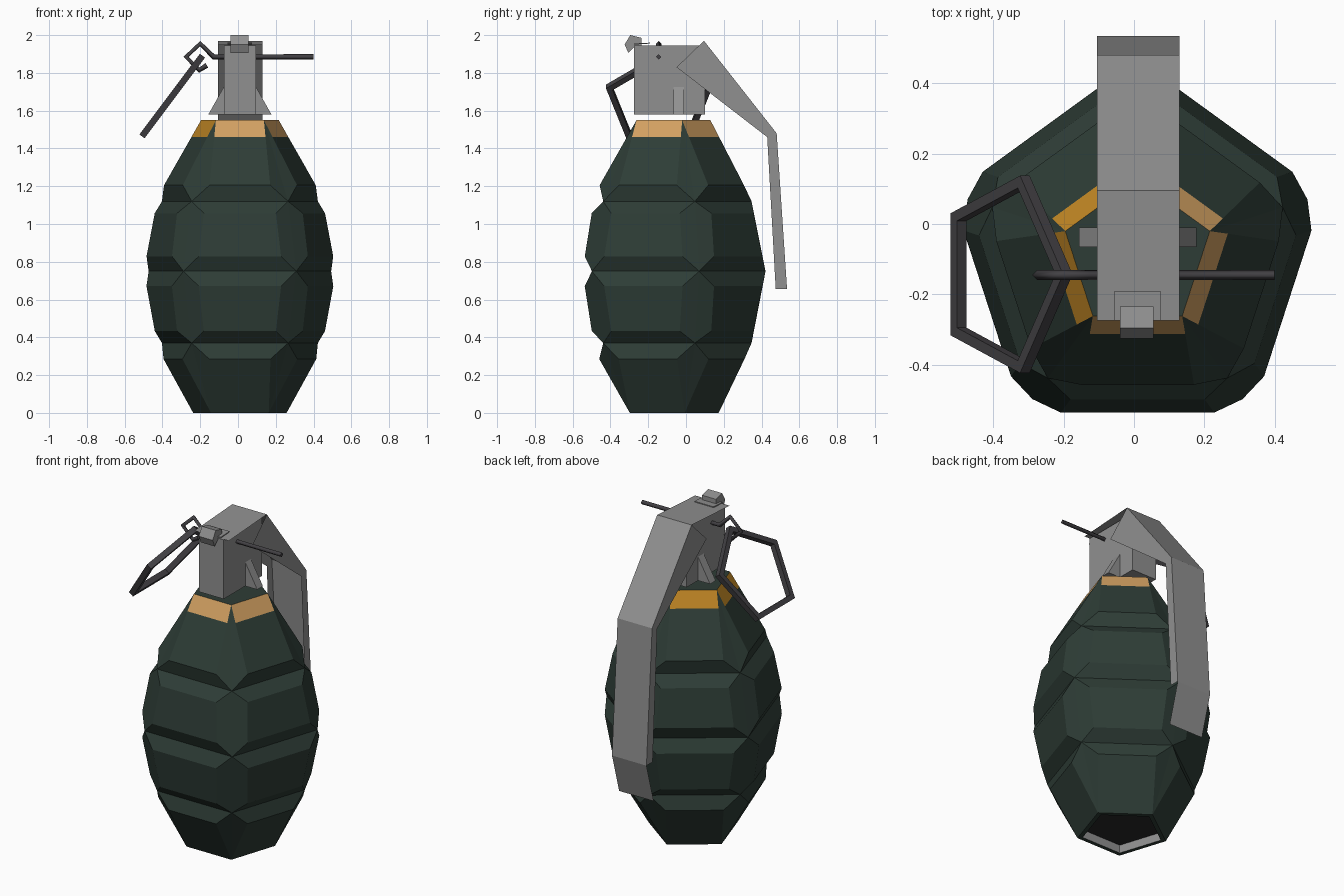
import bpy, bmesh, math
from mathutils import Vector

if "Cube" in bpy.data.objects:
    bpy.data.objects.remove(bpy.data.objects["Cube"])

CX, CY = 0.01, -0.087          # axis of the body


def material(name, r, g, b):
    m = bpy.data.materials.new(name)
    m.diffuse_color = (r, g, b, 1)
    m.use_nodes = True
    m.node_tree.nodes["Principled BSDF"].inputs["Base Color"].default_value = m.diffuse_color
    return m


GREEN = material("dark green", 0.027, 0.046, 0.037)
ORANGE = material("orange", 0.53, 0.24, 0.018)
TAN = material("tan", 0.64, 0.35, 0.12)
GREY = material("grey metal", 0.28, 0.28, 0.28)
STEEL = material("dark steel", 0.055, 0.052, 0.058)
BLACK = material("near black", 0.02, 0.02, 0.021)


def finish(name, bm, mats, fix_normals=True):
    if fix_normals:
        bmesh.ops.recalc_face_normals(bm, faces=bm.faces[:])
    me = bpy.data.meshes.new(name)
    bm.to_mesh(me)
    bm.free()
    for m in mats:
        me.materials.append(m)
    ob = bpy.data.objects.new(name, me)
    bpy.context.collection.objects.link(ob)
    return ob


def prism(name, pts, axis, a, b, mat):
    """Extrude a 2D profile along x (pts are y,z) or y (pts are x,z)."""
    bm = bmesh.new()

    def at(p, t):
        return (t, p[0], p[1]) if axis == 'x' else (p[0], t, p[1])
    lo = [bm.verts.new(at(p, a)) for p in pts]
    hi = [bm.verts.new(at(p, b)) for p in pts]
    bm.faces.new(lo)
    bm.faces.new(hi)
    for i in range(len(pts)):
        j = (i + 1) % len(pts)
        bm.faces.new((lo[i], lo[j], hi[j], hi[i]))
    return finish(name, bm, [mat])


# Body: five-sided shell whose faces are inset and raised into panels
bm = bmesh.new()
rings = []
for z, r in ((0, .26), (.37, .434), (.75, .508), (1.12, .434), (1.55, .216)):
    rings.append([bm.verts.new((CX + r * math.cos(math.radians(90 + 72 * k)),
                                CY + r * math.sin(math.radians(90 + 72 * k)), z))
                  for k in range(5)])
rows = []
for lo, hi in zip(rings, rings[1:]):
    rows.append([bm.faces.new((lo[k], lo[(k + 1) % 5], hi[(k + 1) % 5], hi[k]))
                 for k in range(5)])
bottom = bm.faces.new(rings[0][::-1])
bm.faces.new(rings[-1])
bm.normal_update()
for row in rows:
    bmesh.ops.inset_individual(bm, faces=row, thickness=0.072, depth=0.05,
                               use_even_offset=True)
# end panels run out to the rim corners
for row, ring, pick in ((rows[0], rings[0], 0), (rows[-1], rings[-1], 1)):
    for f in row:
        vs = sorted(f.verts, key=lambda v: v.co.z)
        for v in (vs[2:] if pick else vs[:2]):
            v.co = min(ring, key=lambda c: (c.co - v.co).length).co.copy()
# collar colours on the top panels
for k, f in enumerate(rows[-1]):
    f.material_index = 1 if k < 2 else 2
# recess in the base
bm.normal_update()
bmesh.ops.inset_individual(bm, faces=[bottom], thickness=0.03, depth=0)
hole = bmesh.ops.inset_individual(bm, faces=[bottom], thickness=0, depth=-0.05)
for f in hole['faces']:
    f.material_index = 3
bottom.material_index = 4
bmesh.ops.remove_doubles(bm, verts=bm.verts[:], dist=0.0005)
bmesh.ops.bisect_plane(bm, geom=bm.verts[:] + bm.edges[:] + bm.faces[:],
                       plane_co=(0, 0, 1.46), plane_no=(0, 0, 1))
for f in bm.faces:
    if f.material_index in (1, 2) and f.calc_center_median().z < 1.46:
        f.material_index = 0
finish("body", bm, [GREEN, ORANGE, TAN, GREY, BLACK])

# Fuse block with a triangular rib on each side
prism("fuse_block", [(-.275, 1.58), (.1, 1.58), (.1, 1.945), (-.275, 1.945)],
      'x', -.075, .095, GREY)
for side, s in (("left", -1), ("right", 1)):
    prism("fuse_rib_" + side,
          [(CX + s * .08, 1.58), (CX + s * .167, 1.58), (CX + s * .08, 1.735)],
          'y', -.065, -.01, GREY)

# Lever: bent sheet with side flanges on the two long sections
bm = bmesh.new()
X0, X1 = -.105, .13
path = [(-.275, 1.948), (.095, 1.97), (.48, 1.48), (.535, .655), (.465, .41)]
inner = [(-.05, 1.83), (.43, 1.46), (.475, .655)]
sheet = [[bm.verts.new((x, y, z)) for y, z in path] for x in (X0, X1)]
flange = [[bm.verts.new((x, y, z)) for y, z in inner] for x in (X0, X1)]
for i in range(4):
    bm.faces.new((sheet[0][i], sheet[1][i], sheet[1][i + 1], sheet[0][i + 1]))
for s in range(2):
    for i in range(2):
        q = [sheet[s][i + 1], sheet[s][i + 2], flange[s][i + 1], flange[s][i]]
        bm.faces.new(q if s == 0 else q[::-1])
finish("lever", bm, [GREY])

# Lever catch on top and its thin base plate
prism("lever_catch", [(-.325, 1.95), (-.295, 2.0), (-.235, 1.985), (-.235, 1.945),
                      (-.275, 1.935), (-.305, 1.905)], 'x', -.04, .055, GREY)
prism("catch_plate", [(-.275, 1.95), (-.19, 1.955), (-.19, 1.96), (-.275, 1.956)],
      'x', -.055, .075, GREY)

# Safety pin: square wire with a hooked end
cu = bpy.data.curves.new("safety_pin", 'CURVE')
cu.dimensions = '3D'
cu.bevel_depth = 0.014
cu.bevel_resolution = 0
cu.use_fill_caps = True
wire = [(.40, 1.885), (-.13, 1.885), (-.20, 1.955), (-.275, 1.885),
        (-.205, 1.815), (-.165, 1.84)]
sp = cu.splines.new('POLY')
sp.points.add(len(wire) - 1)
for p, (x, z) in zip(sp.points, wire):
    p.co = (x, -.145, z, 1)
cu.materials.append(STEEL)
pin = bpy.data.objects.new("safety_pin", cu)
bpy.context.collection.objects.link(pin)
bpy.context.view_layer.objects.active = pin
pin.select_set(True)
bpy.ops.object.convert(target='MESH')

# Pull ring: tilted five-sided loop of square bar
bm = bmesh.new()
u = Vector((.6, 0, .8))
v = Vector((0, 1, 0))
n = Vector((-.8, 0, .6))
centre = Vector((-.365, -.143, 1.655))
loops = []
for k in range(5):
    a = math.radians(72 * k)
    d = u * math.cos(a) + v * math.sin(a)
    loops.append([bm.verts.new(centre + d * r + n * h) for r, h in
                  ((.258, -.017), (.295, -.017), (.295, .017), (.258, .017))])
for k in range(5):
    a, b = loops[k], loops[(k + 1) % 5]
    for i in range(4):
        j = (i + 1) % 4
        bm.faces.new((a[i], a[j], b[j], b[i]))
finish("pull_ring", bm, [STEEL])
